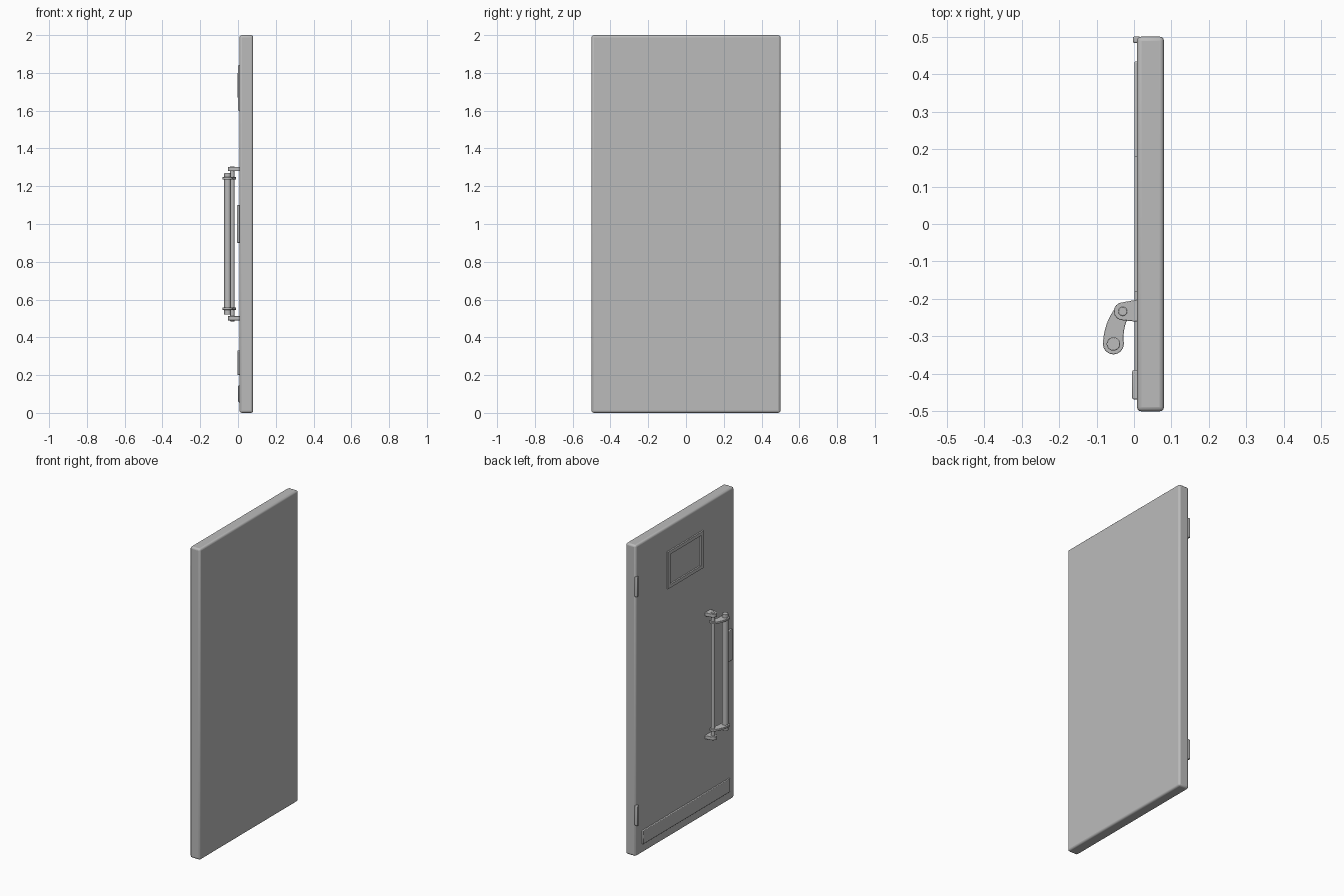
import bpy
import bmesh
import math
from mathutils import Vector

if "Cube" in bpy.data.objects:
    bpy.data.objects.remove(bpy.data.objects["Cube"], do_unlink=True)

grey = bpy.data.materials.new("plain grey")
grey.use_nodes = True
grey.diffuse_color = (0.5, 0.5, 0.5, 1)
grey.node_tree.nodes["Principled BSDF"].inputs["Base Color"].default_value = (0.5, 0.5, 0.5, 1)


def finish(name, bm, bevel=0.0, segments=2):
    """Turn a bmesh into a smooth-shaded object with softened edges."""
    bmesh.ops.recalc_face_normals(bm, faces=bm.faces[:])
    mesh = bpy.data.meshes.new(name)
    bm.to_mesh(mesh)
    bm.free()
    mesh.materials.append(grey)
    obj = bpy.data.objects.new(name, mesh)
    bpy.context.collection.objects.link(obj)
    bpy.ops.object.select_all(action='DESELECT')
    obj.select_set(True)
    bpy.context.view_layer.objects.active = obj
    bpy.ops.object.shade_smooth_by_angle(angle=math.radians(40))
    if bevel:
        mod = obj.modifiers.new("soft edges", 'BEVEL')
        mod.width = bevel
        mod.segments = segments
        mod.limit_method = 'ANGLE'
    return obj


def box(name, x, y, z, bevel, segments=2):
    bm = bmesh.new()
    bmesh.ops.create_cube(bm, size=1)
    for v in bm.verts:
        v.co = [lo + (c + 0.5) * (hi - lo) for c, (lo, hi) in zip(v.co, (x, y, z))]
    return finish(name, bm, bevel, segments)


def rod(name, centre, radius, z0, z1):
    bm = bmesh.new()
    bmesh.ops.create_cone(bm, cap_ends=True, segments=24, radius1=radius,
                          radius2=radius, depth=z1 - z0)
    bmesh.ops.translate(bm, verts=bm.verts, vec=(*centre, (z0 + z1) / 2))
    return finish(name, bm, 0.002)


def arm(name, start, mid, end, r0, r1, z0, z1, steps=8):
    """Flat bar with round ends along a quadratic curve."""
    a, b, c = map(Vector, (start, mid, end))
    left, right = [], []
    for i in range(steps + 1):
        t = i / steps
        p = a * (1 - t) ** 2 + b * 2 * t * (1 - t) + c * t * t
        d = ((b - a) * (1 - t) + (c - b) * t).normalized()
        n = Vector((-d.y, d.x)) * (r0 + (r1 - r0) * t)
        left.append(p + n)
        right.append(p - n)

    def cap(centre, first):
        r = first - centre
        turns = [-math.pi * k / 8 for k in range(1, 8)]
        return [centre + Vector((r.x * math.cos(u) - r.y * math.sin(u),
                                 r.x * math.sin(u) + r.y * math.cos(u))) for u in turns]

    outline = left + cap(c, left[-1]) + right[::-1] + cap(a, right[0])
    bm = bmesh.new()
    face = bm.faces.new([bm.verts.new((p.x, p.y, z0)) for p in outline])
    top = bmesh.ops.extrude_face_region(bm, geom=[face])["geom"]
    bmesh.ops.translate(bm, vec=(0, 0, z1 - z0),
                        verts=[g for g in top if isinstance(g, bmesh.types.BMVert)])
    return finish(name, bm, 0.002)


# Door slab
box("door_slab", (0.008, 0.08), (-0.5, 0.5), (0, 2), 0.012, 3)

# Raised window frame, open in the middle
bm = bmesh.new()
rings = []
for x, inset in ((0.012, 0), (0.001, 0.003), (0.001, 0.025), (0.012, 0.028)):
    h, lo, hi = 0.182 - inset, 1.598 + inset, 1.842 - inset
    rings.append([bm.verts.new((x, y, z)) for y, z in ((-h, lo), (h, lo), (h, hi), (-h, hi))])
for a, b in zip(rings, rings[1:] + rings[:1]):
    for i in range(4):
        j = (i + 1) % 4
        bm.faces.new((a[i], a[j], b[j], b[i]))
finish("window_frame", bm)

# Kick plate, latch cover and hinges
box("kick_plate", (0.001, 0.015), (-0.45, 0.434), (0.056, 0.145), 0.004)
box("latch_cover", (-0.005, 0.015), (-0.468, -0.39), (0.9, 1.1), 0.004)
for name, z in (("lower_hinge", 0.2), ("upper_hinge", 1.67)):
    box(name, (-0.003, 0.018), (0.483, 0.5), (z, z + 0.13), 0.004)

# Pull handle: wall brackets, pivot rod, swinging arms and grip
pivot, grip = (-0.03, -0.233), (-0.055, -0.32)
for name, z in (("lower_bracket", 0.49), ("upper_bracket", 1.28)):
    arm(name, pivot, (-0.005, -0.232), (0.02, -0.231), 0.024, 0.031, z, z + 0.022)
for name, z in (("lower_arm", 0.545), ("upper_arm", 1.235)):
    arm(name, pivot, (-0.056, -0.269), grip, 0.021, 0.028, z, z + 0.013)
rod("pivot_rod", pivot, 0.012, 0.485, 1.305)
rod("grip_rod", grip, 0.018, 0.52, 1.27)
